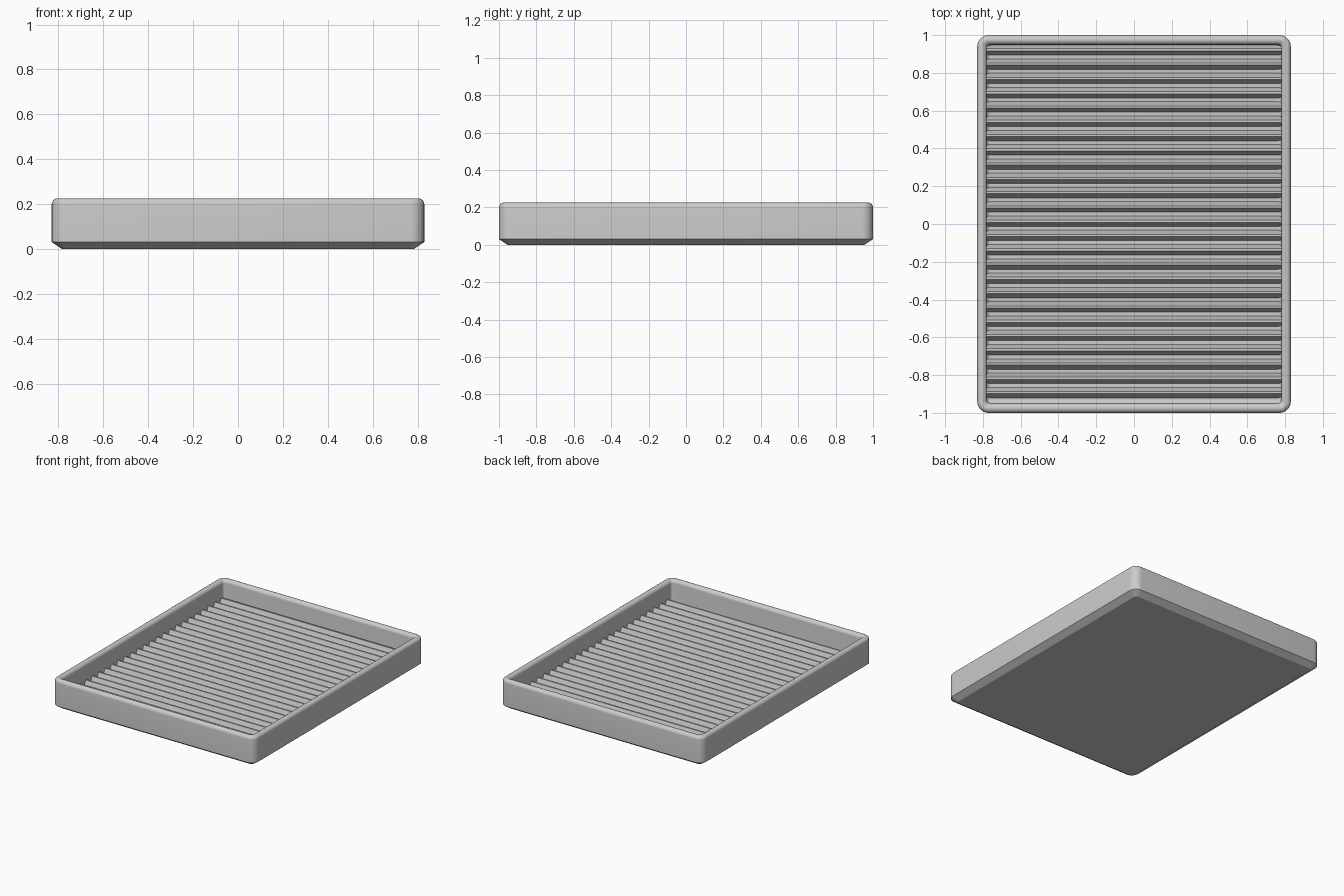
import bpy, bmesh, math

if "Cube" in bpy.data.objects:
    bpy.data.objects.remove(bpy.data.objects["Cube"])

HX, HY = 0.83, 1.0           # outer half sizes
WALL = 0.05                  # wall thickness
TOP = 0.225
FLOOR, RIDGE_TOP = 0.045, 0.10
PITCH, COUNT = 0.0756, 25

grey = bpy.data.materials.new("light grey")
grey.diffuse_color = (0.6, 0.6, 0.6, 1)
grey.use_nodes = True
grey.node_tree.nodes["Principled BSDF"].inputs["Base Color"].default_value = grey.diffuse_color


def make_object(name, bm):
    bmesh.ops.recalc_face_normals(bm, faces=bm.faces)
    mesh = bpy.data.meshes.new(name)
    bm.to_mesh(mesh)
    bm.free()
    mesh.materials.append(grey)
    obj = bpy.data.objects.new(name, mesh)
    bpy.context.collection.objects.link(obj)
    bpy.ops.object.select_all(action='DESELECT')
    obj.select_set(True)
    bpy.context.view_layer.objects.active = obj
    bpy.ops.object.shade_smooth_by_angle(angle=math.radians(30))
    return obj


def rounded_ring(bm, inset, z, steps=8):
    """Rounded rectangle of vertices at a given inset from the outer wall."""
    r = max(0.06 - inset, 0.02)
    cx, cy = HX - inset - r, HY - inset - r
    ring = []
    for q, (sx, sy) in enumerate([(1, 1), (-1, 1), (-1, -1), (1, -1)]):
        for i in range(steps + 1):
            a = (q + i / steps) * math.pi / 2
            ring.append(bm.verts.new((sx * cx + r * math.cos(a),
                                      sy * cy + r * math.sin(a), z)))
    return ring


# Tray: chamfered base, round rim, inner wall and filleted floor
half = WALL / 2
profile = [(0.045, 0.0), (0.0, 0.03)]
for i in range(13):
    a = math.pi * (1 - i / 12)
    profile.append((half + half * math.cos(a), TOP - half + half * math.sin(a)))
for i in range(6):
    a = math.pi / 2 * i / 5
    profile.append((WALL + 0.02 * (1 - math.cos(a)),
                    FLOOR + 0.02 * (1 - math.sin(a))))
bm = bmesh.new()
rings = [rounded_ring(bm, d, z) for d, z in profile]
n = len(rings[0])
for a, b in zip(rings, rings[1:]):
    for i in range(n):
        j = (i + 1) % n
        bm.faces.new((a[i], a[j], b[j], b[i]))
bm.faces.new(rings[0])
bm.faces.new(rings[-1])
make_object("tray", bm)

# Ridges: trapezoid bars running across the floor, starting at the back wall
section = [(-0.011, FLOOR), (0.011, RIDGE_TOP), (0.0226, RIDGE_TOP), (0.0446, FLOOR)]
length = HX - WALL + 0.003
bm = bmesh.new()
for k in range(COUNT):
    y0 = (k - (COUNT - 1) / 2) * PITCH - 0.002
    left, right = [[bm.verts.new((x, y0 + y, z)) for y, z in section]
                   for x in (-length, length)]
    for i in range(4):
        j = (i + 1) % 4
        bm.faces.new((left[i], left[j], right[j], right[i]))
    bm.faces.new(left)
    bm.faces.new(right)
make_object("floor_ridges", bm)
